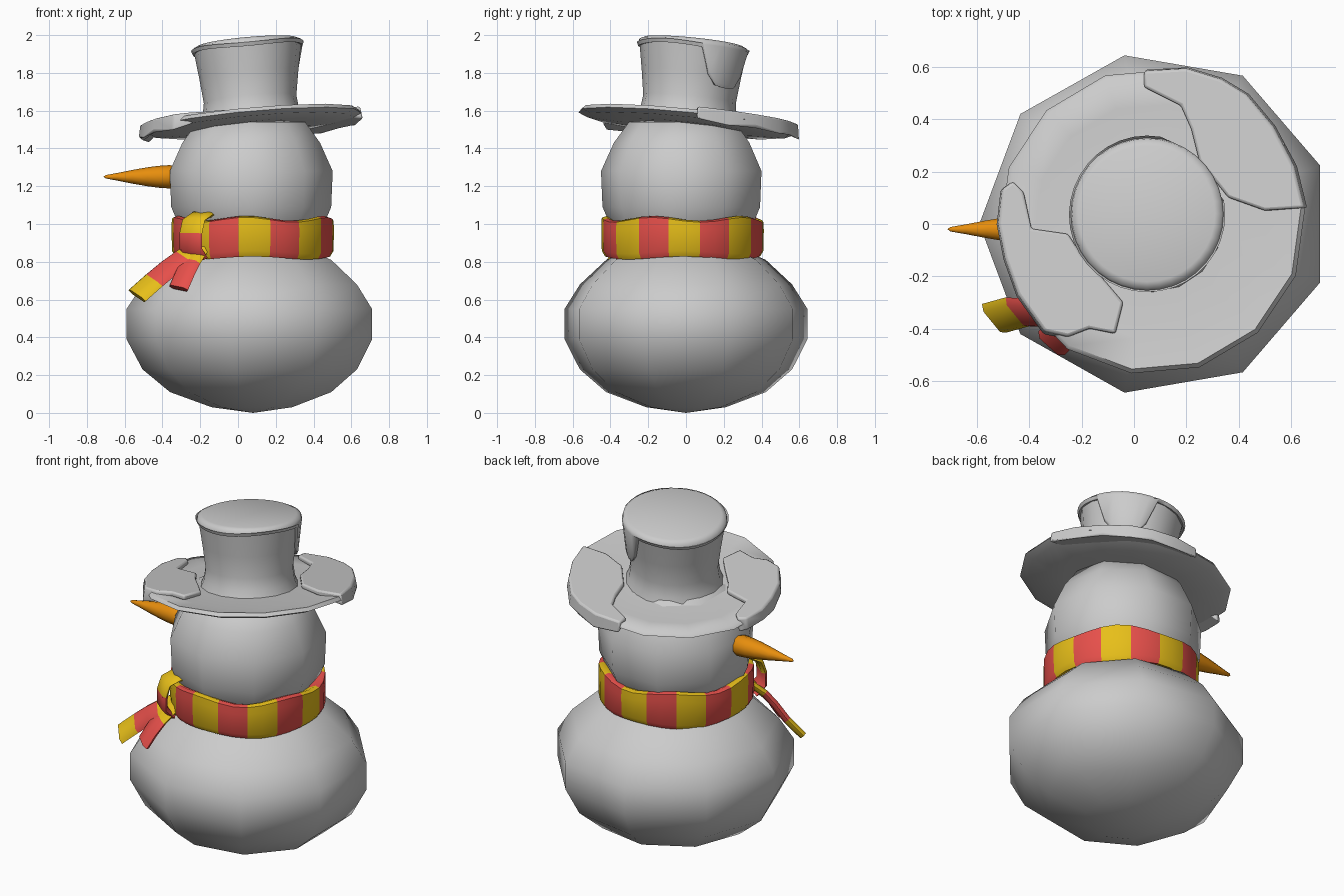
import bpy, bmesh, math
from mathutils import Vector

if "Cube" in bpy.data.objects:
    bpy.data.objects.remove(bpy.data.objects["Cube"])


def mat(name, r, g, b):
    m = bpy.data.materials.new(name)
    m.diffuse_color = (r, g, b, 1)
    m.use_nodes = True
    m.node_tree.nodes["Principled BSDF"].inputs["Base Color"].default_value = m.diffuse_color
    return m


GREY = mat("snow_grey", 0.6, 0.6, 0.6)
RED = mat("scarf_red", 0.8, 0.08, 0.07)
YELLOW = mat("scarf_yellow", 0.8, 0.52, 0.01)
ORANGE = mat("carrot_orange", 0.8, 0.27, 0.004)


def finish(name, bm, mats, sharp=60):
    bmesh.ops.recalc_face_normals(bm, faces=bm.faces)
    me = bpy.data.meshes.new(name)
    bm.to_mesh(me)
    bm.free()
    for m in mats:
        me.materials.append(m)
    for p in me.polygons:
        p.use_smooth = True
    me.set_sharp_from_angle(angle=math.radians(sharp))
    ob = bpy.data.objects.new(name, me)
    bpy.context.collection.objects.link(ob)
    return ob


def lathe(name, profile, n, start, place, mats, stripe=None, closed=False, sharp=60):
    """Rings of (radius, height); profile may be a function of the angle."""
    bm = bmesh.new()
    cols = []
    for i in range(n):
        a = math.radians(start) + math.tau * i / n
        prof = profile(a) if callable(profile) else profile
        cols.append([bm.verts.new(place(r * math.cos(a), r * math.sin(a), h)) for r, h in prof])
    k = len(cols[0])
    for i in range(n):
        c, d = cols[i], cols[(i + 1) % n]
        for j in range(k if closed else k - 1):
            f = bm.faces.new((c[j], d[j], d[(j + 1) % k], c[(j + 1) % k]))
            f.material_index = stripe(i) if stripe else 0
    bmesh.ops.remove_doubles(bm, verts=bm.verts, dist=1e-5)
    return finish(name, bm, mats, sharp)


def ribbon(name, pts, width, thick, stripes):
    """Flat strip along a path, one colour index per segment."""
    bm = bmesh.new()
    pts, w = [Vector(p) for p in pts], Vector(width)
    rings = []
    for i, p in enumerate(pts):
        t = pts[min(i + 1, len(pts) - 1)] - pts[max(i - 1, 0)]
        nrm = t.cross(w).normalized() * thick
        rings.append([bm.verts.new(q) for q in (
            p - w, p - w * 0.7 + nrm, p + w * 0.7 + nrm, p + w, p + w * 0.7 - nrm, p - w * 0.7 - nrm)])
    for i in range(len(rings) - 1):
        a, b = rings[i], rings[i + 1]
        for j in range(6):
            k = (j + 1) % 6
            bm.faces.new((a[j], a[k], b[k], b[j])).material_index = stripes[i]
    bm.faces.new(rings[0]).material_index = stripes[0]
    bm.faces.new(rings[-1]).material_index = stripes[-1]
    return finish(name, bm, [YELLOW, RED])


# Body and head: nine-sided snowballs
lathe("lower_body",
      [(0, 0), (.22, .03), (.44, .11), (.585, .23), (.67, .39), (.67, .55),
       (.585, .68), (.44, .81), (.22, .90), (0, .93)],
      9, 180, lambda x, y, z: (x + .08, y * .975, z), [GREY], sharp=80)
lathe("head",
      [(0, .78), (.25, .83), (.37, .95), (.43, 1.09), (.438, 1.28), (.37, 1.43),
       (.29, 1.54), (0, 1.57)],
      9, -90, lambda x, y, z: (x + .07, y - .012, z), [GREY], sharp=80)

# Carrot nose pointing to -x
lathe("carrot_nose",
      [(0, .28), (.05, .32), (.062, .36), (.058, .42), (.05, .48), (.036, .56),
       (.02, .64), (.009, .70), (0, .712)],
      10, 0, lambda x, y, z: (-z, y - .02, x + 1.25), [ORANGE])


# Scarf: striped band, knot and two tails
def band(a):
    top = 1.03 + .013 * math.cos(5 * a + 2.0)
    low = .82 + .008 * math.cos(4 * a)
    return [(.36, low + .02), (.41, low), (.428, low + .03), (.43, top - .05),
            (.428, top - .008), (.405, top), (.36, top - .02)]


lathe("scarf_band", band, 32, -10, lambda x, y, z: (x + .078, y - .018, z),
      [YELLOW, RED], stripe=lambda i: (i // 2) % 2, closed=True)
ribbon("scarf_knot",
       [(-.15, -.25, 1.02), (-.19, -.31, 1.052), (-.235, -.355, 1.02), (-.25, -.37, .95),
        (-.25, -.37, .87), (-.22, -.33, .82)],
       (.06, -.05, 0), .016, [0, 0, 0, 1, 1])
ribbon("scarf_tail_long",
       [(-.21, -.31, .87), (-.29, -.34, .82), (-.36, -.34, .77), (-.445, -.335, .70),
        (-.535, -.36, .62)],
       (.045, -.055, -.03), .02, [0, 1, 1, 0])
ribbon("scarf_tail_short",
       [(-.20, -.31, .88), (-.25, -.38, .80), (-.28, -.42, .74), (-.315, -.455, .66)],
       (.05, -.045, -.01), .02, [0, 1, 1])


# Hat: everything follows one tilted plane
def hat(x, y, h):
    return (.07 + x - .05 * h, .01 + y + .07 * h, 1.54 + h + .09 * x - .1 * y)


lathe("hat_brim",
      [(0, -.03), (.35, -.03), (.54, -.02), (.585, 0), (.57, .02), (.45, .008), (.24, .012), (0, .012)],
      14, 5, hat, [GREY])
lathe("hat_crown", [(.275, 0), (.255, .05), (.245, .12), (.262, .25), (.285, .40), (0, .405)],
      16, 0, hat, [GREY])


# Snow cap on the crown with a long drip at the back right
def cap(a):
    d = abs((a - math.pi / 4 + math.pi) % math.tau - math.pi) / math.radians(34)
    drop = .20 * (1 - d ** 4) if d < 1 else .006 * math.sin(3 * a)
    low = .38 - drop
    r = .245 + .04 * (low - .12) / .28
    return [(r - .02, low + .005), (r + .008, low), (r + .016, low + .02), (.291, .392),
            (.286, .412), (.26, .424), (0, .422)]


lathe("snow_cap", cap, 36, 0, hat, [GREY])


# Snow patches lying on the brim and hanging over its edge
def patch(name, outline):
    bm = bmesh.new()
    low, high = [], []
    for i, (px, py) in enumerate(outline):
        x, y = px - .07, py - .01
        edge = math.hypot(x, y) > .52
        drop = (-.05 if i % 2 else -.03) if edge else .005
        s = 1.02 if edge else 1
        low.append(bm.verts.new(hat(x * s, y * s, drop)))
        high.append(bm.verts.new(hat(x, y, .036)))
    n = len(outline)
    for i in range(n):
        j = (i + 1) % n
        bm.faces.new((low[i], low[j], high[j], high[i]))
    bm.faces.new(high)
    bm.faces.new(low[::-1])
    ob = finish(name, bm, [GREY])
    b = ob.modifiers.new("soft_edge", 'BEVEL')
    b.width, b.segments = .01, 2


patch("brim_snow_back",
      [(.04, .58), (.2, .59), (.33, .55), (.43, .49), (.53, .37), (.61, .22), (.65, .06), (.5, .05),
       (.36, .1), (.25, .24), (.22, .36), (.18, .45), (.04, .52)])
patch("brim_snow_front",
      [(-.5, .13), (-.46, .16), (-.42, .12), (-.39, -.02), (-.25, -.04), (-.2, -.12), (-.1, -.23),
       (-.04, -.3), (-.07, -.42), (-.17, -.4), (-.25, -.43), (-.34, -.41), (-.44, -.27),
       (-.49, -.13), (-.515, 0)])
